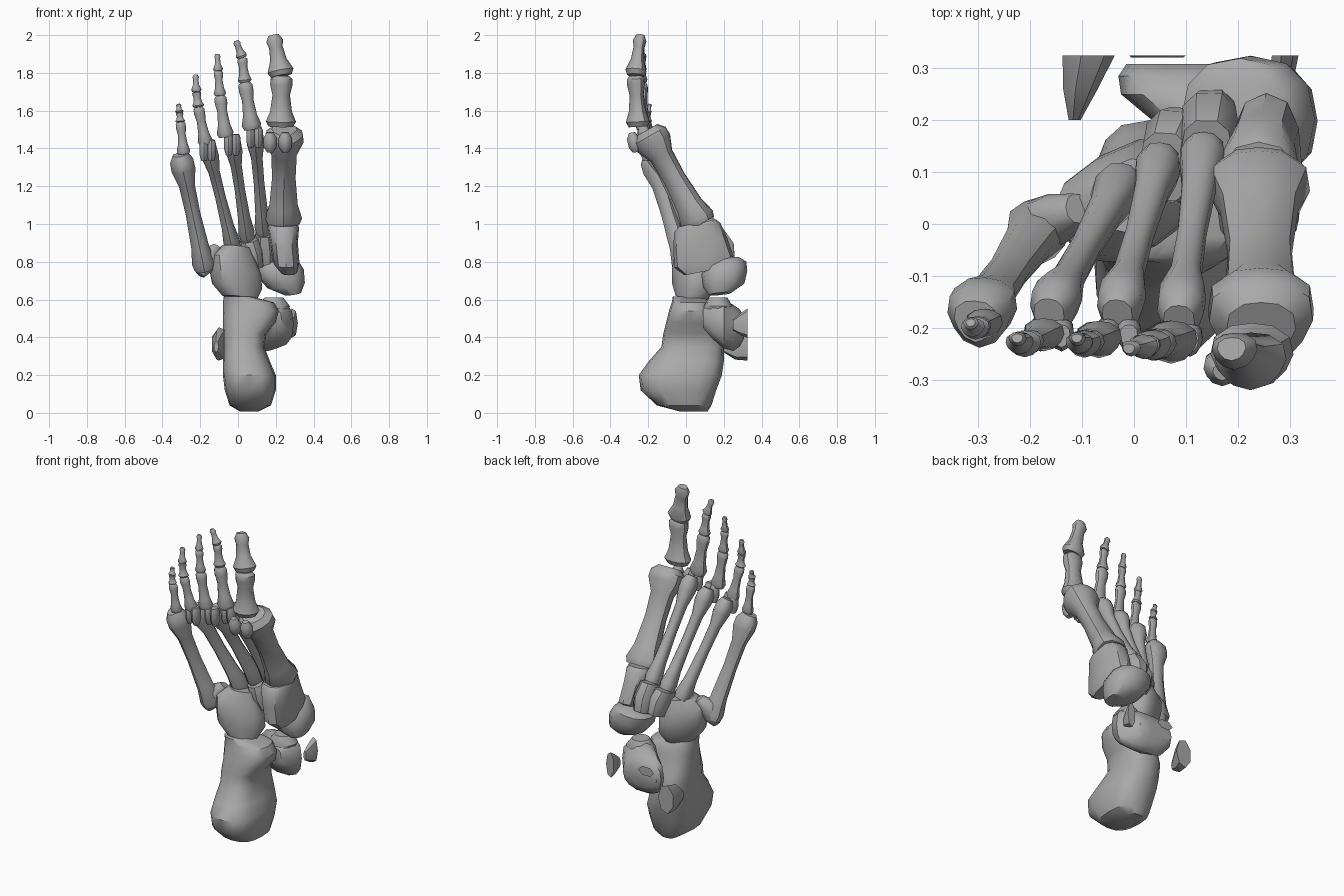
import bpy
import bmesh
from math import cos, sin, pi, copysign
from mathutils import Vector

default_cube = bpy.data.objects.get("Cube")
if default_cube:
    bpy.data.objects.remove(default_cube, do_unlink=True)

SHARP_ANGLE = 0.7
bone_grey = bpy.data.materials.new("bone_grey")
bone_grey.use_nodes = True
colour = (0.4, 0.4, 0.4, 1)
bone_grey.diffuse_color = colour
bone_grey.node_tree.nodes["Principled BSDF"].inputs["Base Color"].default_value = colour


def finish(name, bm):
    """Turn a bmesh into a bone object, smooth except at hard edges."""
    bmesh.ops.recalc_face_normals(bm, faces=bm.faces)
    for face in bm.faces:
        face.smooth = True
    for edge in bm.edges:
        edge.smooth = edge.calc_face_angle(0) < SHARP_ANGLE
    mesh = bpy.data.meshes.new(name)
    bm.to_mesh(mesh)
    bm.free()
    mesh.materials.append(bone_grey)
    obj = bpy.data.objects.new(name, mesh)
    bpy.context.collection.objects.link(obj)
    return obj


def loft(name, stations, sides=12, square=1.0, ridge=0.0, axis=None, across=(1, 0, 0)):
    """Skin cross-sections given as (x, y, z, half width, half depth)."""
    centres = [Vector(station[:3]) for station in stations]
    axis = Vector(axis).normalized() if axis else (centres[-1] - centres[0]).normalized()
    across = Vector(across)
    across = (across - axis * across.dot(axis)).normalized()
    deep = axis.cross(across)
    bm = bmesh.new()
    rings = []
    for centre, station in zip(centres, stations):
        width, depth = station[3:]
        ring = []
        for i in range(sides):
            angle = 2 * pi * i / sides
            c, s = cos(angle), sin(angle)
            swell = 1 + ridge * sin(3 * angle)
            u = copysign(abs(c) ** square, c) * width * swell
            v = copysign(abs(s) ** square, s) * depth * swell
            ring.append(bm.verts.new(centre + across * u + deep * v))
        rings.append(ring)
    for low, high in zip(rings, rings[1:]):
        for i in range(sides):
            j = (i + 1) % sides
            bm.faces.new((low[i], low[j], high[j], high[i]))
    bm.faces.new(rings[0])
    bm.faces.new(rings[-1])
    return finish(name, bm)


# Long bone outlines: (fraction of length, fraction of radius)
METATARSAL = [(0, .85), (.06, .97), (.2, .74), (.5, .61), (.75, .66),
              (.89, 1), (.97, .98), (1.03, .65)]
PHALANX = [(0, .8), (.1, 1), (.3, .72), (.62, .58), (.82, .74), (.94, .72), (1, .5)]
TIP = [(0, .8), (.12, 1), (.4, .62), (.7, .52), (.86, .64), (1, .4)]


def long_bone(name, start, end, radius, outline, flat=1.0, ridge=0.05):
    start, end = Vector(start), Vector(end)
    stations = []
    for t, r in outline:
        stations.append((*start.lerp(end, t), radius * r, radius * r * flat))
    return loft(name, stations, ridge=ridge)


# Toe rays: metatarsal base and head, radius, depth ratio, toe joints, joint radii
RAYS = {
    "first": ((.24, .08, 1.0), (.245, -.195, 1.485), .102, .97,
              [(.227, -.25, 1.515), (.23, -.265, 1.785), (.188, -.24, 2.0)],
              [.08, .07]),
    "second": ((.135, .135, .95), (.088, -.18, 1.48), .046, 1.35,
               [(.075, -.225, 1.5), (.037, -.232, 1.75), (.022, -.235, 1.88),
                (-.01, -.24, 1.97)],
               [.052, .037, .03]),
    "third": ((.05, .115, .92), (-.03, -.17, 1.44), .045, 1.35,
              [(-.065, -.22, 1.46), (-.095, -.23, 1.68), (-.105, -.23, 1.81),
               (-.11, -.22, 1.9)],
              [.045, .033, .026]),
    "fourth": ((-.025, .075, .87), (-.16, -.17, 1.41), .046, 1.3,
               [(-.17, -.21, 1.42), (-.21, -.23, 1.62), (-.22, -.23, 1.7),
                (-.225, -.22, 1.79)],
               [.04, .032, .027]),
    "fifth": ((-.175, .0, .76), (-.302, -.18, 1.35), .064, 1.0,
              [(-.287, -.19, 1.37), (-.305, -.2, 1.54), (-.31, -.2, 1.59),
               (-.315, -.19, 1.635)],
              [.036, .027, .023]),
}

for ray, (base, head, radius, flat, joints, radii) in RAYS.items():
    long_bone(ray + "_metatarsal", base, head, radius, METATARSAL, flat, .07)
    segments = list(zip(joints, joints[1:], radii))
    parts = ["proximal", "middle", "distal"]
    for part, (start, end, size) in zip(parts, segments):
        last = end == joints[-1]
        label = "distal" if last else part
        long_bone(f"{ray}_{label}_phalanx", start, end, size,
                  TIP if last else PHALANX, .8)

# Slanted flare at the root of the outer metatarsal
loft("fifth_metatarsal_root", [
    (-.2, -.015, .73, .025, .025),
    (-.18, .0, .78, .055, .05),
    (-.15, .01, .84, .055, .05),
    (-.11, .03, .88, .025, .03),
], sides=10)

# Paired knuckles under the heads of the middle metatarsals
for ray in ("second", "third", "fourth"):
    head = Vector(RAYS[ray][1])
    for side, offset in (("inner", .02), ("outer", -.02)):
        low = head + Vector((offset, -.035, -.075))
        long_bone(f"{ray}_{side}_knuckle", low, low + Vector((0, -.01, .11)),
                  .024, [(0, .6), (.3, 1), (.8, 1), (1, .7)], 1.3)

# Sesamoids below the big toe joint
for side, x in (("outer", .17), ("inner", .25)):
    long_bone(side + "_sesamoid", (x, -.265, 1.38), (x, -.285, 1.485), .036,
              [(0, .45), (.25, .95), (.7, 1), (1, .5)], .9)

# Heel bone, from the heel pad up to the cuboid joint, with its inner shelf
loft("calcaneus", [
    (.06, .04, .008, .05, .075),
    (.065, -.01, .04, .11, .145),
    (.065, -.04, .12, .135, .2),
    (.06, -.03, .2, .14, .22),
    (.045, .0, .27, .125, .2),
    (.03, .035, .35, .11, .165),
    (.035, .03, .42, .115, .15),
    (.06, .025, .48, .14, .13),
    (.068, .025, .54, .148, .115),
    (.055, .025, .585, .135, .1),
    (.0, .015, .615, .075, .085),
], sides=16, square=.75, axis=(0, 0, 1))

# Ankle bone, with a saddle-backed dome facing the leg
loft("talus", [
    (.18, .09, .5, .05, .05),
    (.19, .14, .49, .09, .1),
    (.165, .2, .47, .13, .13),
    (.115, .25, .45, .14, .125),
    (.1, .285, .45, .13, .1),
    (.1, .308, .45, .115, .055),
], sides=14, square=.75, axis=(0, 1, 0))
loft("talus_head", [
    (.17, .17, .5, .09, .07),
    (.19, .17, .565, .085, .075),
    (.19, .17, .61, .05, .05),
], axis=(0, 0, 1))

# Cut ends of the shin bones beside the ankle
loft("inner_ankle_tip", [
    (.28, .25, .465, .01, .03),
    (.285, .29, .47, .025, .06),
    (.29, .325, .475, .027, .08),
], sides=7, axis=(0, 1, 0))
loft("outer_ankle_tip", [
    (-.115, .2, .35, .012, .03),
    (-.105, .26, .36, .035, .08),
    (-.09, .325, .365, .053, .09),
], sides=7, axis=(0, 1, 0))
loft("shin_sliver", [
    (.045, .321, .5, .05, .02),
    (.045, .325, .5, .055, .03),
], sides=6, axis=(0, 1, 0))

# Midfoot bones
loft("cuboid", [
    (.01, .03, .61, .09, .075),
    (-.005, .04, .67, .135, .095),
    (-.015, .045, .75, .14, .1),
    (-.03, .045, .82, .125, .09),
    (-.01, .055, .88, .07, .065),
], sides=12, square=.75, axis=(.1, .1, 1), across=(.85, .5, 0))
loft("navicular", [
    (.29, .18, .63, .045, .06),
    (.255, .2, .675, .1, .11),
    (.225, .203, .74, .125, .122),
    (.205, .205, .79, .115, .115),
    (.205, .2, .81, .09, .09),
], sides=12, square=.85, axis=(-.15, -.1, 1))
loft("medial_cuneiform", [
    (.27, .1, .75, .045, .11),
    (.255, .095, .8, .07, .16),
    (.245, .075, .9, .072, .145),
    (.24, .06, .98, .083, .125),
    (.24, .06, 1.005, .075, .1),
], sides=12, square=.8, axis=(0, -.2, 1))
loft("middle_cuneiform", [
    (.15, .19, .79, .05, .075),
    (.145, .17, .87, .06, .09),
    (.14, .135, .95, .05, .07),
], sides=10, square=.75)
loft("lateral_cuneiform", [
    (.09, .15, .78, .05, .08),
    (.075, .13, .86, .06, .095),
    (.06, .11, .92, .05, .07),
], sides=10, square=.75)
